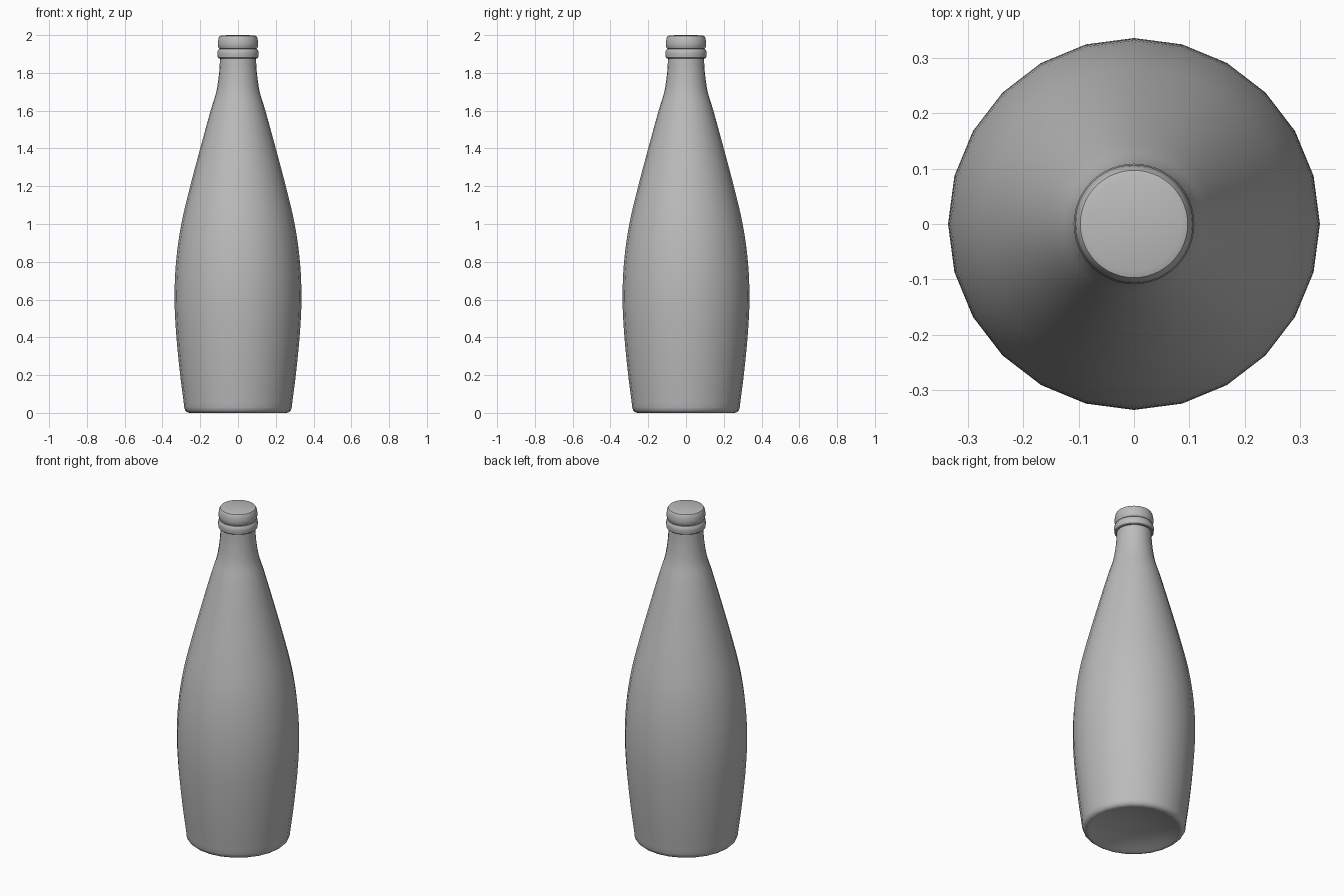
import bpy, bmesh, math
from mathutils import Vector

cube = bpy.data.objects.get("Cube")
if cube:
    bpy.data.objects.remove(cube, do_unlink=True)

SIDES = 24

grey = bpy.data.materials.new("plain grey")
grey.use_nodes = True
colour = (0.5, 0.5, 0.5, 1)
grey.diffuse_color = colour
grey.node_tree.nodes["Principled BSDF"].inputs["Base Color"].default_value = colour


def smooth_profile(points, steps):
    """Catmull-Rom curve through (radius, height) points."""
    pts = [Vector(p) for p in points]
    pts = [2 * pts[0] - pts[1]] + pts + [2 * pts[-1] - pts[-2]]
    out = []
    for a, b, c, d in zip(pts, pts[1:], pts[2:], pts[3:]):
        for i in range(steps):
            t = i / steps
            out.append(0.5 * (2 * b + (c - a) * t + (2 * a - 5 * b + 4 * c - d) * t**2
                              + (3 * b - a - 3 * c + d) * t**3))
    return out + [pts[-2]]


def lathe(name, profile, sides, angle):
    """Turn a profile of (radius, height) points around the z axis."""
    bm = bmesh.new()
    verts = [bm.verts.new((r, 0, z)) for r, z in profile]
    edges = [bm.edges.new(pair) for pair in zip(verts, verts[1:])]
    bmesh.ops.spin(bm, geom=verts + edges, cent=(0, 0, 0), axis=(0, 0, 1),
                   angle=2 * math.pi, steps=sides, use_merge=True)
    bmesh.ops.remove_doubles(bm, verts=bm.verts, dist=0.0001)
    bmesh.ops.recalc_face_normals(bm, faces=bm.faces)
    mesh = bpy.data.meshes.new(name)
    bm.to_mesh(mesh)
    bm.free()
    mesh.materials.append(grey)
    obj = bpy.data.objects.new(name, mesh)
    bpy.context.collection.objects.link(obj)
    bpy.ops.object.select_all(action="DESELECT")
    obj.select_set(True)
    bpy.context.view_layer.objects.active = obj
    bpy.ops.object.shade_smooth_by_angle(angle=math.radians(angle))
    return obj


# Bottle: hollowed base, rounded heel, swelling body and slim neck
base = [(0, 0.045), (0.08, 0.041), (0.16, 0.029), (0.22, 0.013), (0.25, 0.002)]
heel = [(0.257, 0), (0.27, 0.004), (0.28, 0.013), (0.285, 0.03)]
wall = [(0.288, 0.06), (0.306, 0.2), (0.326, 0.4), (0.336, 0.6), (0.328, 0.8),
        (0.3, 1.0), (0.253, 1.2), (0.2, 1.4), (0.145, 1.6), (0.115, 1.7),
        (0.1, 1.8), (0.095, 1.885)]
lathe("bottle_body", base + heel + smooth_profile(wall, 4), SIDES, 40)

# Collar ring under the mouth
collar = [(0.09, 1.877), (0.103, 1.877), (0.107, 1.881), (0.108, 1.893),
          (0.109, 1.904), (0.107, 1.917), (0.101, 1.926), (0.09, 1.927)]
lathe("neck_collar", collar, SIDES * 2, 40)

# Rounded mouth bead, closed by a flat top
lip = [(0.09, 1.925), (0.1, 1.929), (0.105, 1.939), (0.107, 1.955), (0.105, 1.972),
       (0.102, 1.986), (0.097, 1.995), (0.085, 1.999), (0, 2.0)]
lathe("bottle_lip", lip, SIDES * 2, 40)
